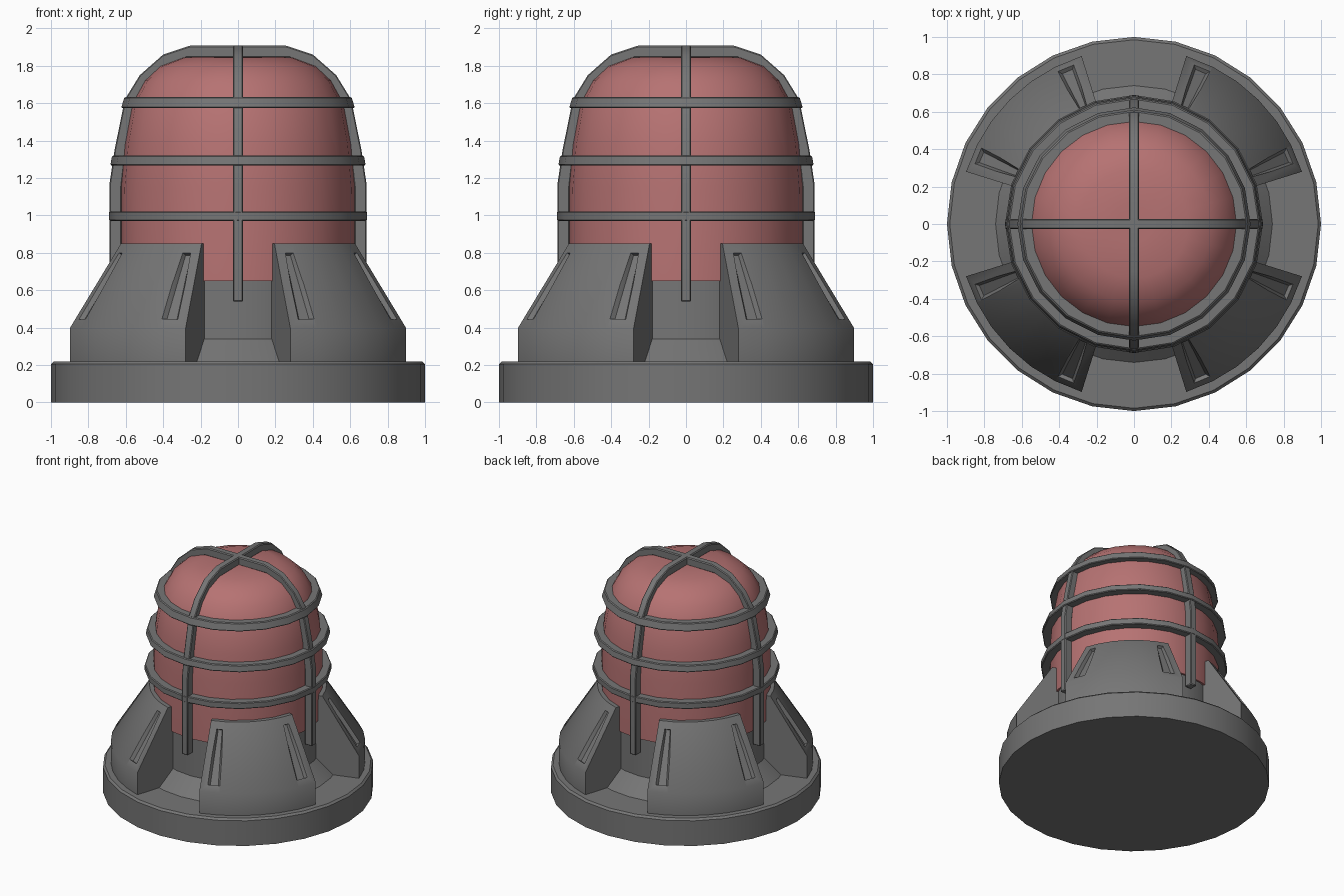
import bpy, bmesh, math
from mathutils import Vector

if "Cube" in bpy.data.objects:
    bpy.data.objects.remove(bpy.data.objects["Cube"])


def material(name, rgb):
    m = bpy.data.materials.new(name)
    m.diffuse_color = (*rgb, 1)
    m.use_nodes = True
    m.node_tree.nodes["Principled BSDF"].inputs["Base Color"].default_value = m.diffuse_color
    return m


red = material("lens_red", (.47, .17, .17))
grey = material("dark_grey", (.18, .18, .18))


def finish(name, bm, mat=grey, bevel=0, smooth=30):
    bmesh.ops.remove_doubles(bm, verts=bm.verts, dist=1e-5)
    bmesh.ops.recalc_face_normals(bm, faces=bm.faces)
    me = bpy.data.meshes.new(name)
    bm.to_mesh(me)
    bm.free()
    ob = bpy.data.objects.new(name, me)
    bpy.context.collection.objects.link(ob)
    me.materials.append(mat)
    if bevel:
        m = ob.modifiers.new("bevel", 'BEVEL')
        m.width, m.segments = bevel, 1
        m.limit_method, m.angle_limit = 'ANGLE', math.radians(40)
    if smooth:
        bpy.ops.object.select_all(action='DESELECT')
        ob.select_set(True)
        bpy.context.view_layer.objects.active = ob
        bpy.ops.object.shade_smooth_by_angle(angle=math.radians(smooth))
    return ob


def polar(r, deg, z):
    a = math.radians(deg)
    return Vector((r * math.cos(a), r * math.sin(a), z))


def sweep(bm, profile, a0, a1, n, loop):
    """Turn an (r, z) profile about z; loop closes the profile on itself."""
    full = a1 - a0 >= 360
    cols = [[bm.verts.new(polar(r, a0 + (a1 - a0) * i / n, z)) for r, z in profile]
            for i in range(n if full else n + 1)]
    k = len(profile)
    for i in range(n):
        p, q = cols[i], cols[(i + 1) % len(cols)]
        for j in range(k if loop else k - 1):
            bm.faces.new((p[j], q[j], q[(j + 1) % k], p[(j + 1) % k]))
    if not loop:
        # cap the first and last circles
        bm.faces.new([c[0] for c in cols])
        bm.faces.new([c[-1] for c in cols])
    elif not full:
        bm.faces.new(cols[0])
        bm.faces.new(cols[-1])


def lathe(name, profile, n, loop=False, **kw):
    bm = bmesh.new()
    sweep(bm, profile, 0, 360, n, loop)
    return finish(name, bm, **kw)


# round base with sloped step and collar
lathe("base", [(1, 0), (1, .205), (.985, .22), (.74, .22), (.61, .34), (.61, .66)], 28)

# red lens dome
lathe("lens_dome", [(.625, .65), (.627, 1.15), (.607, 1.38), (.566, 1.6), (.5, 1.72),
                    (.418, 1.797), (.29, 1.845), (.1, 1.848)], 24, mat=red, smooth=50)

# cage rings
for i, (ro, ri, z0, z1, lean) in enumerate([(.69, .615, .97, 1.022, 0),
                                            (.683, .605, 1.267, 1.32, .01),
                                            (.625, .545, 1.573, 1.633, .018)]):
    lathe(f"cage_ring_{i + 1}", [(ri, z0), (ro, z0), (ro - lean, z1), (ri - lean, z1)],
          20, True, bevel=.006)

# two arched cage ribs crossing at the top
outer = [(.687, .54), (.687, 1.17), (.66, 1.35), (.605, 1.62), (.525, 1.75), (.4, 1.86), (.255, 1.908)]
inner = [(.622, .54), (.622, 1.15), (.595, 1.38), (.55, 1.6), (.485, 1.715), (.41, 1.785), (.28, 1.84)]
for k, name in enumerate(("cage_rib_side", "cage_rib_front")):
    bm = bmesh.new()
    secs = []
    for (ro, zo), (ri, zi) in list(zip(outer, inner)) + [
            ((-a, b), (-c, d)) for (a, b), (c, d) in reversed(list(zip(outer, inner)))]:
        pts = [(ro, -.028, zo), (ro, .028, zo), (ri, .028, zi), (ri, -.028, zi)]
        secs.append([bm.verts.new((x, y, z) if k == 0 else (-y, x, z)) for x, y, z in pts])
    for p, q in zip(secs, secs[1:]):
        for j in range(4):
            bm.faces.new((p[j], q[j], q[(j + 1) % 4], p[(j + 1) % 4]))
    bm.faces.new(secs[0])
    bm.faces.new(secs[-1])
    finish(name, bm, bevel=.006)

# four sloped buttresses on the diagonals
EDGE = 17.3
bm = bmesh.new()
for q in range(4):
    sweep(bm, [(.55, .21), (.94, .21), (.94, .4), (.655, .85), (.55, .85)],
          90 * q + EDGE, 90 * q + 90 - EDGE, 6, True)
fins = finish("buttresses", bm, smooth=0)

# tapered slot cutters near both sides of each buttress
bm = bmesh.new()
for q in range(4):
    for side in (1, -1):
        mid = 90 * q + (23.6 if side == 1 else 66.4)
        nrm = polar(.845, mid, .535)
        hull = []
        for depth, grow in ((-.025, .65), (.025, 1.35)):
            for r, z, half in ((.911, .445, 2.9), (.687, .8, 1.9)):
                for s in (-1, 1):
                    hull.append(bm.verts.new(polar(r, mid + s * half * grow, z) + nrm * depth))
        bmesh.ops.convex_hull(bm, input=hull)
cutter = finish("slot_cutters", bm, smooth=0)
cutter.hide_render = True

# carve the slots and drop the helper
mod = fins.modifiers.new("slots", 'BOOLEAN')
mod.operation, mod.solver, mod.object = 'DIFFERENCE', 'EXACT', cutter
bpy.ops.object.select_all(action='DESELECT')
fins.select_set(True)
bpy.context.view_layer.objects.active = fins
bpy.ops.object.modifier_apply(modifier="slots")
bpy.data.objects.remove(cutter)
bpy.ops.object.shade_smooth_by_angle(angle=math.radians(38))
